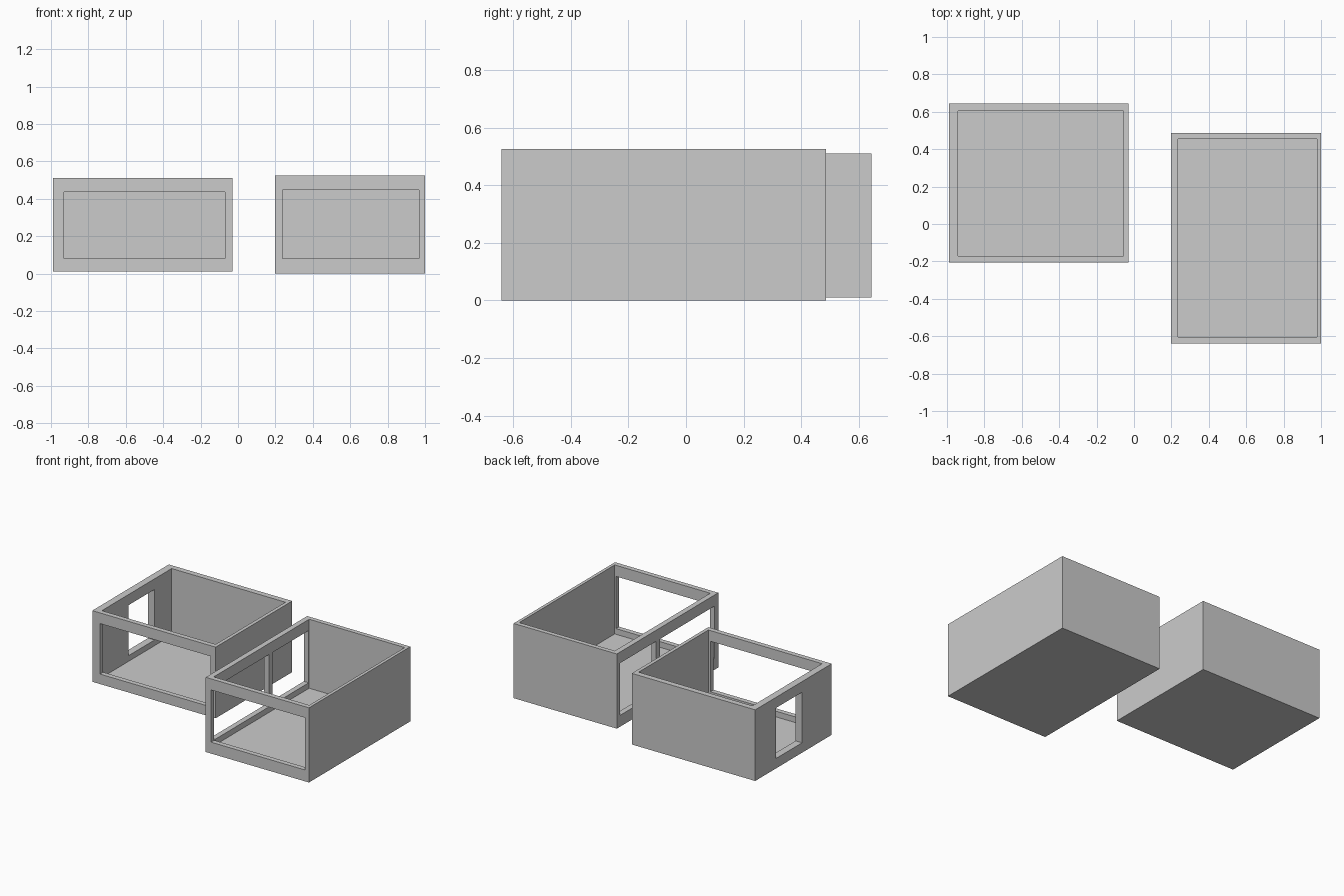
import bpy
from mathutils import Vector

if "Cube" in bpy.data.objects:
    bpy.data.objects.remove(bpy.data.objects["Cube"])


def box(name, lo, hi):
    """Axis-aligned block from its low corner to its high corner."""
    lo, hi = Vector(lo), Vector(hi)
    bpy.ops.mesh.primitive_cube_add(size=1, location=(lo + hi) / 2)
    ob = bpy.context.object
    ob.name = name
    ob.scale = hi - lo
    bpy.ops.object.transform_apply(location=True, rotation=True, scale=True)
    return ob


def carve(ob, lo, hi):
    """Cut a rectangular opening, then drop the cutter."""
    cutter = box("cutter", lo, hi)
    cutter.hide_render = True
    mod = ob.modifiers.new("opening", 'BOOLEAN')
    mod.operation = 'DIFFERENCE'
    mod.solver = 'EXACT'
    mod.object = cutter
    bpy.context.view_layer.objects.active = ob
    bpy.ops.object.modifier_apply(modifier=mod.name)
    bpy.data.objects.remove(cutter, do_unlink=True)


def room(name, lo, hi, inner_lo, inner_hi, front, side_windows, sill, head):
    """Open-topped room: cavity, front window and windows in the left wall."""
    ob = box(name, lo, hi)
    carve(ob, inner_lo, (*inner_hi, hi[2] + 0.1))
    carve(ob, (front[0], lo[1] - 0.1, sill), (front[1], inner_lo[1] + 0.05, head))
    for y0, y1 in side_windows:
        carve(ob, (lo[0] - 0.1, y0, sill), (inner_lo[0] + 0.05, y1, head))
    return ob


# Left room, one small side window
room("left_room", (-0.99, -0.205, 0.01), (-0.03, 0.645, 0.51),
     (-0.94, -0.17, 0.04), (-0.055, 0.605),
     (-0.93, -0.07), [(0.125, 0.415)], 0.08, 0.435)

# Right room, side wall split in two by a thin post
room("right_room", (0.197, -0.64, 0.0), (1.0, 0.487, 0.525),
     (0.235, -0.605, 0.04), (0.978, 0.455),
     (0.238, 0.968), [(-0.6, 0.01), (0.05, 0.45)], 0.08, 0.447)
